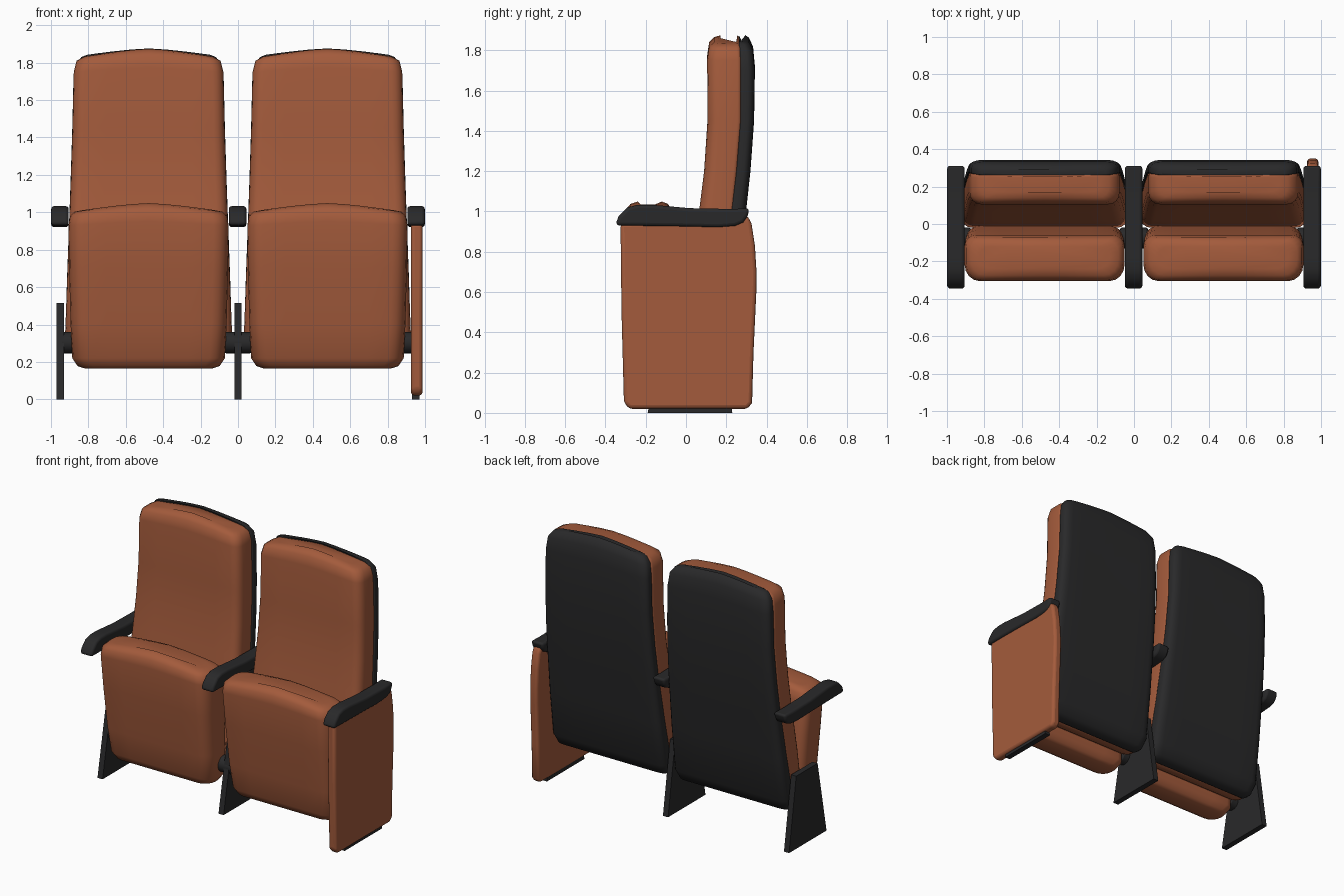
import bpy, bmesh, math

if "Cube" in bpy.data.objects:
    bpy.data.objects.remove(bpy.data.objects["Cube"])


def material(name, rgb):
    m = bpy.data.materials.new(name)
    m.diffuse_color = (*rgb, 1)
    m.use_nodes = True
    m.node_tree.nodes["Principled BSDF"].inputs["Base Color"].default_value = m.diffuse_color
    return m


LEATHER = material("brown_leather", (0.37, 0.105, 0.045))
BLACK = material("black_plastic", (0.022, 0.022, 0.023))


def finish(name, bm, mat, bevel=0, segments=2, angle=40):
    bmesh.ops.recalc_face_normals(bm, faces=bm.faces)
    me = bpy.data.meshes.new(name)
    bm.to_mesh(me)
    bm.free()
    ob = bpy.data.objects.new(name, me)
    bpy.context.collection.objects.link(ob)
    me.materials.append(mat)
    if bevel:
        b = ob.modifiers.new("bevel", 'BEVEL')
        b.width, b.segments, b.limit_method = bevel, segments, 'ANGLE'
        b.angle_limit = math.radians(40)
    bpy.ops.object.select_all(action='DESELECT')
    bpy.context.view_layer.objects.active = ob
    ob.select_set(True)
    bpy.ops.object.shade_smooth_by_angle(angle=math.radians(angle))
    return ob


def section(w, yf, yb, rf, rb):
    """Rounded rectangle in xy with separate front and back corner radii (x, y)."""
    d = yb - yf
    pts = []
    corners = [(1, yf, rf, -1), (1, yb, rb, 1), (-1, yb, rb, 1), (-1, yf, rf, -1)]
    for i, (sx, y, (rx, ry), sy) in enumerate(corners):
        ry = min(ry, d * 0.48)
        arc = []
        for k in range(5):
            a = math.pi / 2 * k / 4
            arc.append((sx * (w - rx + rx * math.sin(a)),
                        y - sy * ry + sy * ry * math.cos(a)))
        pts += arc if i in (0, 2) else arc[::-1]
        if i in (1, 3):   # points across the wide face, so the top can crown
            pts += [(-sx * -1 * (w - rx) * t, y) for t in (0.66, 0.33, 0, -0.33, -0.66)]
    return pts


def pad(name, cx, rows, rf, rb, crown, mat):
    """Loft rounded sections upward; rows are (z, half width, front y, back y)."""
    bm = bmesh.new()
    loops = []
    z0, z1 = rows[0][0], rows[-1][0]
    for z, w, yf, yb in rows:
        lift = crown * max(0, (z - z0) / (z1 - z0)) ** 6
        loops.append([bm.verts.new((cx + x, y, z + lift * (1 - abs(x / w) ** 1.4)))
                      for x, y in section(w, yf, yb, rf, rb)])
    n = len(loops[0])
    for a, b in zip(loops, loops[1:]):
        for i in range(n):
            j = (i + 1) % n
            bm.faces.new((a[i], a[j], b[j], b[i]))
    bm.faces.new(loops[0])
    bm.faces.new(loops[-1])
    return finish(name, bm, mat, angle=60)


def plate(name, x0, x1, profile, mat, bevel, segments=2):
    """Extrude a (y, z) side profile from x0 to x1."""
    bm = bmesh.new()
    a = [bm.verts.new((x0, y, z)) for y, z in profile]
    b = [bm.verts.new((x1, y, z)) for y, z in profile]
    bm.faces.new(a)
    bm.faces.new(b)
    for i in range(len(a)):
        j = (i + 1) % len(a)
        bm.faces.new((a[i], a[j], b[j], b[i]))
    return finish(name, bm, mat, bevel, segments)


def rod(name, x0, x1, y, z, r):
    """Pivot cylinder along x with softened ends."""
    prof = [(y + r * math.cos(math.tau * i / 20), z + r * math.sin(math.tau * i / 20))
            for i in range(20)]
    return plate(name, x0, x1, prof, BLACK, 0.012)


BACK_ROWS = [(0.25, 0.40, 0.02, 0.09), (0.27, 0.43, -0.01, 0.105), (0.33, 0.447, -0.02, 0.12),
             (0.65, 0.435, 0.015, 0.18), (1.0, 0.422, 0.065, 0.235), (1.2, 0.415, 0.09, 0.255),
             (1.45, 0.407, 0.107, 0.275), (1.75, 0.40, 0.105, 0.275), (1.81, 0.385, 0.115, 0.27),
             (1.832, 0.345, 0.14, 0.265), (1.84, 0.30, 0.17, 0.255)]
SHELL_ROWS = [(0.24, 0.40, 0.09, 0.13), (0.26, 0.43, 0.09, 0.165), (0.33, 0.446, 0.11, 0.20),
              (0.65, 0.436, 0.17, 0.25), (1.0, 0.423, 0.225, 0.298), (1.2, 0.416, 0.25, 0.32),
              (1.45, 0.408, 0.27, 0.338), (1.7, 0.402, 0.27, 0.342), (1.79, 0.39, 0.267, 0.333),
              (1.83, 0.36, 0.263, 0.312), (1.842, 0.33, 0.262, 0.292)]
SEAT_ROWS = [(0.165, 0.34, -0.17, -0.05), (0.178, 0.38, -0.195, -0.03), (0.22, 0.408, -0.215, -0.01),
             (0.4, 0.417, -0.245, -0.012), (0.7, 0.425, -0.28, -0.035), (0.93, 0.428, -0.305, -0.06),
             (0.98, 0.42, -0.30, -0.07), (1.003, 0.395, -0.275, -0.09), (1.012, 0.35, -0.24, -0.12)]

# Two folding seats with padded backs and hard rear shells
for side, cx in (("left", -0.478), ("right", 0.478)):
    pad(side + "_back_cushion", cx, BACK_ROWS, (0.06, 0.06), (0.02, 0.02), 0.034, LEATHER)
    pad(side + "_back_shell", cx, SHELL_ROWS, (0.01, 0.01), (0.06, 0.05), 0.034, BLACK)
    pad(side + "_seat", cx, SEAT_ROWS, (0.08, 0.09), (0.06, 0.06), 0.037, LEATHER)

# Armrests and legs at the three dividers
ARM = [(-0.35, 0.935), (-0.335, 0.975), (-0.29, 1.02), (-0.24, 1.033), (-0.17, 1.033), (0.02, 1.016),
       (0.22, 1.012), (0.315, 1.015), (0.305, 0.975), (0.285, 0.945), (0.245, 0.928),
       (0.16, 0.921), (0.0, 0.925), (-0.33, 0.93)]
LEG = [(-0.19, 0), (0.23, 0), (0.15, 0.515), (-0.09, 0.515)]
for side, x, lx in (("left", -0.952, -0.95), ("middle", -0.002, 0), ("right", 0.952, 0.95)):
    plate(side + "_armrest", x - 0.047, x + 0.047, ARM, BLACK, 0.016, 3)
    plate(side + "_leg", lx - 0.02, lx + 0.02, LEG, BLACK, 0)

# Seat pivots
for name, x0, x1 in (("left_pivot", -0.95, -0.872), ("middle_pivot", -0.075, 0.075),
                     ("right_pivot", 0.872, 0.95)):
    rod(name, x0, x1, -0.075, 0.303, 0.057)

# Upholstered end panel on the right
PANEL = [(-0.325, 0.94), (-0.32, 0.5), (-0.308, 0.05), (-0.28, 0.02), (0.305, 0.02), (0.328, 0.05),
         (0.335, 0.3), (0.349, 0.6), (0.35, 0.7), (0.342, 0.83), (0.325, 0.94), (0.305, 0.98), (0.25, 0.96)]
plate("end_panel", 0.925, 0.986, PANEL, LEATHER, 0.018, 3)
